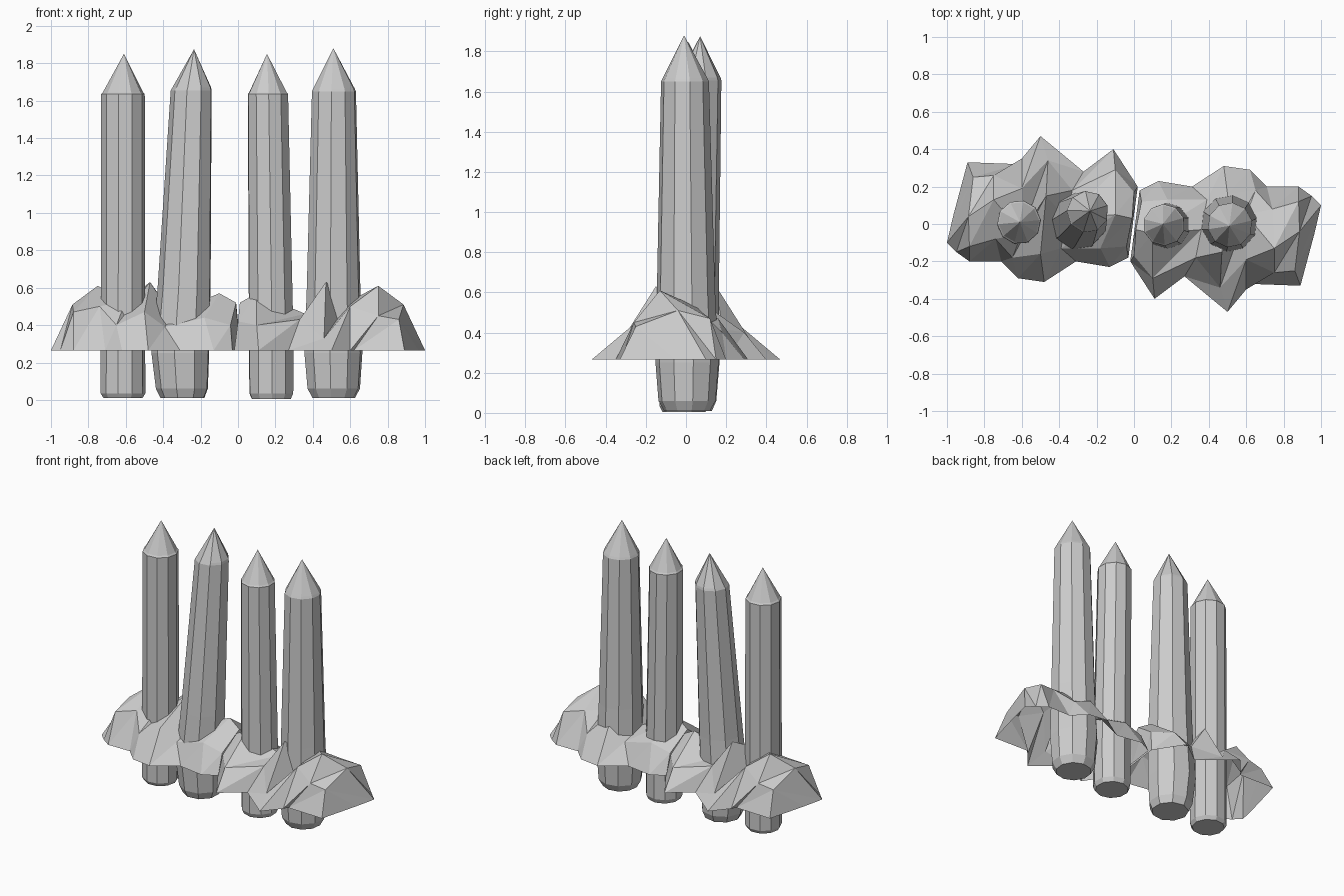
import bpy, bmesh, math

if "Cube" in bpy.data.objects:
    bpy.data.objects.remove(bpy.data.objects["Cube"])

BASE = 0.265


def make_object(name, bm):
    bmesh.ops.remove_doubles(bm, verts=bm.verts, dist=0.0005)
    bmesh.ops.recalc_face_normals(bm, faces=bm.faces)
    me = bpy.data.meshes.new(name)
    bm.to_mesh(me)
    bm.free()
    ob = bpy.data.objects.new(name, me)
    bpy.context.collection.objects.link(ob)
    return ob


def stake(name, sides, turn, rings, tip):
    """Faceted log: rings are (x, y, z, radius), closed below, pointed above."""
    bm = bmesh.new()
    loops = []
    for x, y, z, r in rings:
        loops.append([bm.verts.new((x + r * math.cos(turn + 2 * math.pi * i / sides),
                                    y + r * math.sin(turn + 2 * math.pi * i / sides), z))
                      for i in range(sides)])
    for a, b in zip(loops, loops[1:]):
        for i in range(sides):
            j = (i + 1) % sides
            bm.faces.new((a[i], a[j], b[j], b[i]))
    bm.faces.new(loops[0][::-1])
    top = bm.verts.new(tip)
    for i in range(sides):
        bm.faces.new((loops[-1][i], loops[-1][(i + 1) % sides], top))
    return make_object(name, bm)


# Four sharpened stakes, the second one leaning
stake("stake_1", 10, 0.1, [(-.615, .01, .01, .105), (-.615, .01, .035, .12),
      (-.615, .01, 1.635, .117), (-.615, .01, 1.645, .108)], (-.61, .01, 1.85))
stake("stake_2", 9, 0.3, [(-.295, .01, .01, .12), (-.297, .01, .06, .142),
      (-.305, .01, .25, .158), (-.285, .02, .6, .145),
      (-.248, .065, 1.655, .112), (-.245, .067, 1.67, .106)], (-.235, .07, 1.875))
stake("stake_3", 10, 0.35, [(.178, -.01, .005, .108), (.178, -.01, .035, .122),
      (.178, -.01, .3, .124), (.16, -.005, 1.635, .112),
      (.16, -.005, 1.645, .104)], (.155, 0, 1.85))
stake("stake_4", 10, 0.2, [(.512, .005, .01, .115), (.512, .005, .06, .143),
      (.51, .005, .25, .158), (.511, 0, .6, .146),
      (.513, -.005, 1.65, .12), (.513, -.005, 1.665, .113)], (.51, -.01, 1.88))

# Rocky mound: cross-sections from the outer end to the middle, front to back
b = BASE
SECTIONS = [
    [(-.88, -.2, b), (-.95, -.15, b), (-1, -.1, b), (-.965, .05, b), (-.89, .33, b)],
    [(-.88, -.2, b), (-.88, -.12, .47), (-.885, .04, .51), (-.86, .25, .43), (-.89, .33, b)],
    [(-.71, -.2, b), (-.74, -.08, .5), (-.75, .13, .61), (-.75, .26, .45), (-.62, .32, b)],
    [(-.62, -.29, b), (-.65, -.18, .4), (-.6, -.05, .53), (-.6, .19, .5), (-.6, .35, b)],
    [(-.48, -.31, b), (-.5, -.16, .47), (-.47, .15, .63), (-.46, .34, .33), (-.5, .47, b)],
    [(-.31, -.2, b), (-.39, -.13, .39), (-.36, .03, .46), (-.33, .18, .43), (-.27, .28, b)],
    [(-.13, -.23, b), (-.18, -.13, .44), (-.1, .05, .57), (-.1, .29, .4), (-.11, .4, b)],
    [(-.03, -.18, b), (-.04, -.12, .4), (-.01, .03, .52), (0, .17, .42), (.02, .2, b)],
]
SECTIONS.append([(-.03 + .05 * t, -.18 + .38 * t, b) for t in (0, .25, .5, .75, 1)])


def mound(name, s):
    """Open-bottomed shell; s = -1 gives the copy turned half round."""
    bm = bmesh.new()
    rows = [[bm.verts.new((s * x, s * y, z)) for x, y, z in row] for row in SECTIONS]
    for p, q in zip(rows, rows[1:]):
        for i in range(4):
            bm.faces.new((p[i], q[i], q[i + 1]))
            bm.faces.new((p[i], q[i + 1], p[i + 1]))
    bmesh.ops.dissolve_degenerate(bm, dist=0.0005, edges=bm.edges)
    return make_object(name, bm)


mound("left_mound", 1)
mound("right_mound", -1)
